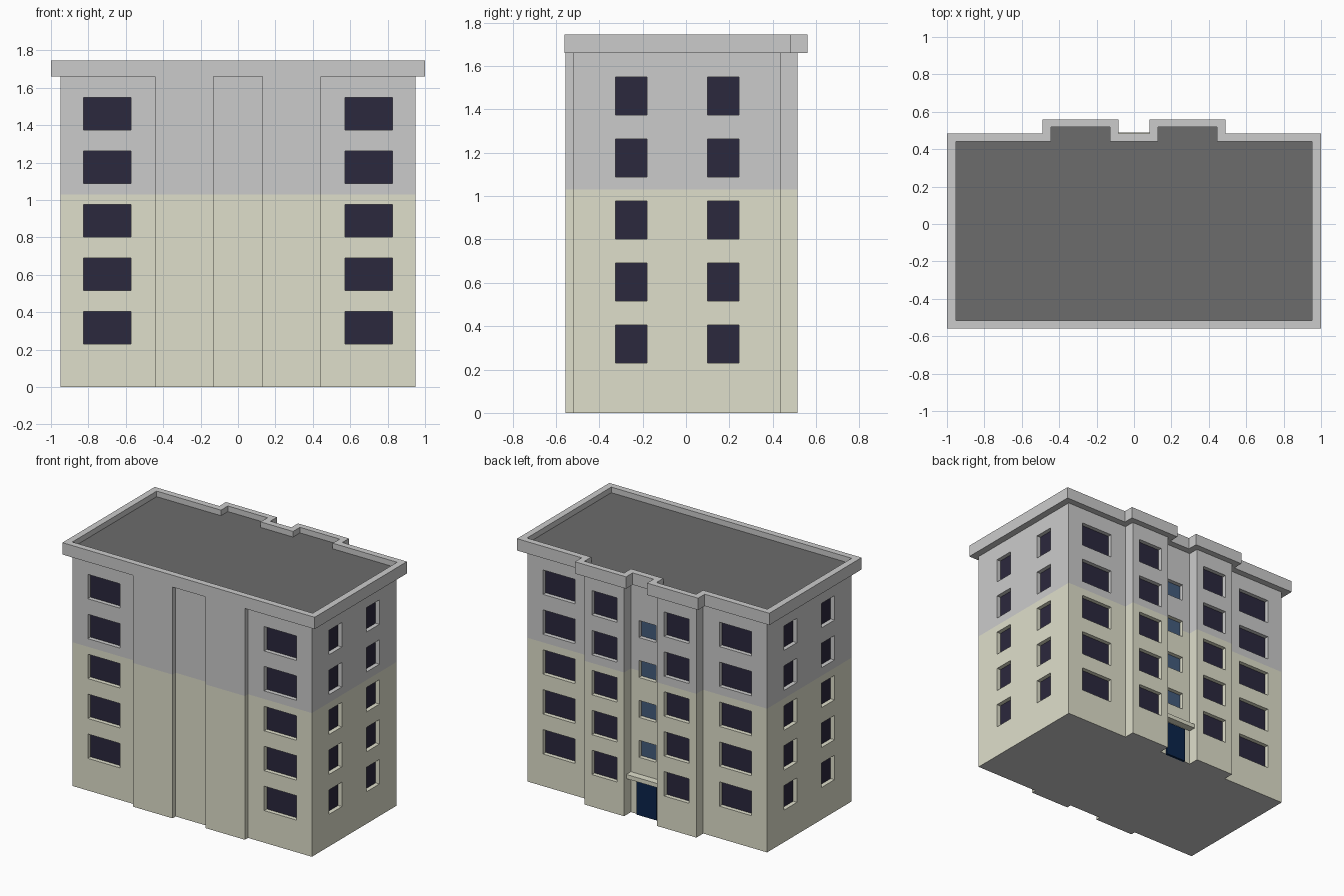
import bpy, bmesh

if "Cube" in bpy.data.objects:
    bpy.data.objects.remove(bpy.data.objects["Cube"])


def material(name, rgb):
    m = bpy.data.materials.new(name)
    m.diffuse_color = (*rgb, 1)
    m.use_nodes = True
    m.node_tree.nodes["Principled BSDF"].inputs["Base Color"].default_value = m.diffuse_color
    return m


BEIGE = material("beige_wall", (0.74, 0.74, 0.60))
GREY = material("grey_wall", (0.8, 0.8, 0.8))
ROOF = material("roof_felt", (0.15, 0.15, 0.15))
GLASS = material("dark_glass", (0.024, 0.021, 0.047))
STAIR = material("blue_glass", (0.056, 0.107, 0.205))
DOOR = material("door_blue", (0.003, 0.018, 0.07))

SPLIT = 1.03      # height where the wall colour changes
DEPTH = 0.03      # window recess
FLOOR = 0.286     # storey height


def finish(bm, name, mats):
    bmesh.ops.recalc_face_normals(bm, faces=bm.faces[:])
    me = bpy.data.meshes.new(name)
    bm.to_mesh(me)
    bm.free()
    ob = bpy.data.objects.new(name, me)
    bpy.context.collection.objects.link(ob)
    for m in mats:
        me.materials.append(m)
    return ob


def mirrored(half):
    return half + [(-x, y) for x, y in reversed(half)]


def stack(bm, loops):
    """Skin a list of (outline, z) loops, capping both ends."""
    rings = [[bm.verts.new((x, y, z)) for x, y in pts] for pts, z in loops]
    n = len(rings[0])
    for a, b in zip(rings, rings[1:]):
        for i in range(n):
            j = (i + 1) % n
            f = bm.faces.new((a[i], a[j], b[j], b[i]))
    return bm.faces.new(rings[0][::-1]), bm.faces.new(rings[-1])


def box(bm, x, y, z, mat=0):
    x, y = sorted(x), sorted(y)
    pts = [(x[0], y[0]), (x[1], y[0]), (x[1], y[1]), (x[0], y[1])]
    start = len(bm.faces)
    stack(bm, [(pts, z[0]), (pts, z[1])])
    bm.faces.ensure_lookup_table()
    for f in bm.faces[start:]:
        f.material_index = mat


# walls: stepped outline, mirrored, in two colour bands
half = [(0.13, -0.52), (0.13, -0.555), (0.443, -0.555), (0.443, -0.52),
        (0.95, -0.52), (0.95, 0.438), (0.443, 0.438), (0.443, 0.515),
        (0.13, 0.515), (0.13, 0.438)]
plan = mirrored(half)
bm = bmesh.new()
bottom, top = stack(bm, [(plan, 0), (plan, SPLIT), (plan, 1.67)])
for f in bm.faces:
    f.material_index = int(f.calc_center_median().z > SPLIT)
bottom.material_index = 1
walls = finish(bm, "walls", [BEIGE, GREY])

# window openings and panes
cut, panes, stair_panes = bmesh.new(), bmesh.new(), bmesh.new()


def window(target, axis, wall, a, b, z0, z1):
    s = 1 if wall > 0 else -1
    hole = (wall - s * (DEPTH + 0.004), wall + s * 0.04)
    pane = (wall - s * (DEPTH + 0.004), wall - s * DEPTH)
    for bm_, d, m in ((cut, hole, int(z0 > SPLIT)), (target, pane, 0)):
        x, y = (d, (a, b)) if axis == "x" else ((a, b), d)
        box(bm_, x, y, (z0, z1), m)


for i in range(5):
    z0 = 0.23 + i * FLOOR
    z1 = z0 + 0.175
    for s in (-1, 1):
        window(panes, "y", -0.52, s * 0.572, s * 0.827, z0, z1)    # front
        window(panes, "y", 0.438, s * 0.572, s * 0.827, z0, z1)    # back wings
        window(panes, "y", 0.515, s * 0.188, s * 0.385, z0, z1)    # back bays
        window(panes, "x", s * 0.95, -0.325, -0.18, z0, z1)        # ends
        window(panes, "x", s * 0.95, 0.10, 0.245, z0, z1)
for i in range(4):                                                 # stairwell
    z0 = 0.41 + i * FLOOR
    window(stair_panes, "y", 0.438, -0.067, 0.067, z0, z0 + 0.122)

cutter = finish(cut, "window_cutter", [BEIGE, GREY])
cutter.hide_render = True
mod = walls.modifiers.new("openings", "BOOLEAN")
mod.operation = "DIFFERENCE"
mod.solver = "EXACT"
mod.object = cutter
bpy.context.view_layer.objects.active = walls
bpy.ops.object.modifier_apply(modifier=mod.name)
bpy.data.objects.remove(cutter)
finish(panes, "window_panes", [GLASS])
finish(stair_panes, "stair_window_panes", [STAIR])

# parapet with overhang and sunken roof
outer = mirrored([(1.0, -0.56), (1.0, 0.485), (0.488, 0.485),
                  (0.488, 0.56), (0.083, 0.56), (0.083, 0.485)])
inner = mirrored([(0.953, -0.515), (0.953, 0.44), (0.443, 0.44),
                  (0.443, 0.518), (0.128, 0.518), (0.128, 0.44)])
bm = bmesh.new()
soffit, deck = stack(bm, [(outer, 1.66), (outer, 1.745), (inner, 1.745), (inner, 1.705)])
deck.material_index = 1
finish(bm, "parapet_and_roof", [GREY, ROOF])

# entrance door
bm = bmesh.new()
box(bm, (-0.08, 0.08), (0.43, 0.448), (0, 0.25))
finish(bm, "entrance_door", [DOOR])

# entrance canopy
bm = bmesh.new()
box(bm, (-0.13, 0.13), (0.43, 0.49), (0.26, 0.29))
finish(bm, "entrance_canopy", [BEIGE])
